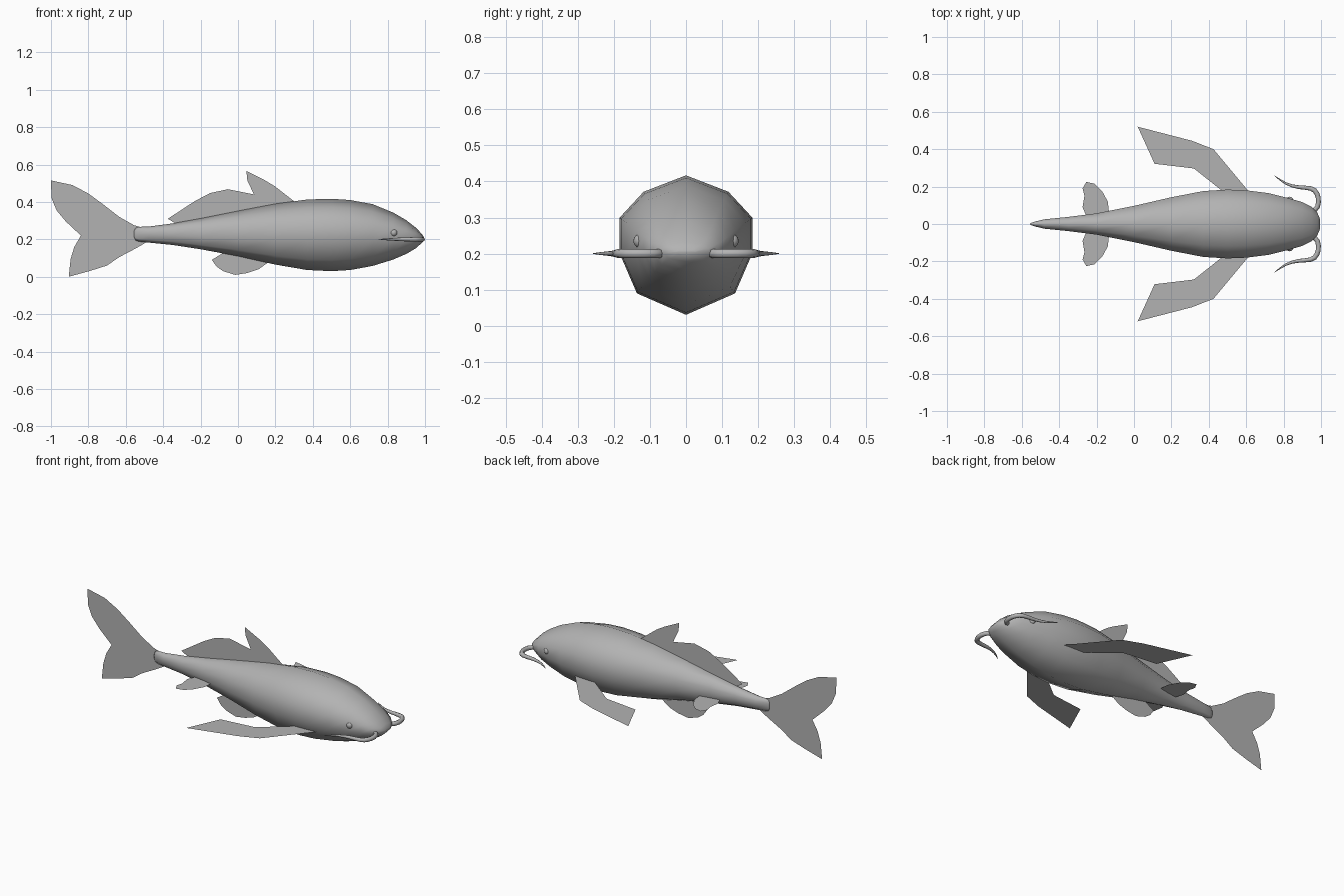
import bpy, bmesh

if "Cube" in bpy.data.objects:
    bpy.data.objects.remove(bpy.data.objects["Cube"])

# One mid-grey for the whole fish
grey = bpy.data.materials.new("grey")
grey.diffuse_color = (.45, .45, .45, 1)
grey.use_nodes = True
grey.node_tree.nodes["Principled BSDF"].inputs["Base Color"].default_value = grey.diffuse_color

def make(name, verts, faces, smooth=False):
    me = bpy.data.meshes.new(name)
    me.from_pydata(verts, [], faces)
    bm = bmesh.new()
    bm.from_mesh(me)
    bmesh.ops.recalc_face_normals(bm, faces=bm.faces)
    bm.to_mesh(me)
    bm.free()
    me.materials.append(grey)
    for p in me.polygons:
        p.use_smooth = smooth
    ob = bpy.data.objects.new(name, me)
    bpy.context.collection.objects.link(ob)
    return ob

def fin(name, pts, to3d):
    return make(name, [to3d(a, b) for a, b in pts], [list(range(len(pts)))])

# Body: ten-sided sections lofted along x (x, half width, bottom, middle, top)
stations = [
    (-.555, .003, .21, .228, .247), (-.548, .007, .195, .228, .26), (-.53, .013, .188, .228, .267),
    (-.48, .025, .183, .225, .268),
    (-.35, .038, .17, .22, .285), (-.2, .057, .147, .212, .312), (0, .097, .11, .205, .352),
    (.2, .143, .065, .2, .39), (.37, .176, .036, .2, .413), (.5, .184, .03, .2, .417),
    (.6, .180, .036, .2, .41), (.72, .165, .058, .2, .388), (.83, .137, .092, .2, .343),
    (.9, .117, .122, .2, .302), (.95, .092, .152, .2, .263), (.98, .062, .178, .2, .232),
    (.995, .025, .195, .203, .211),
]
half = [(0, 1), (.64, .79), (1, .46), (1, 0), (.74, -.65), (0, -1)]
section = half + [(-a, b) for a, b in half[-2:0:-1]]
n = len(section)
verts, faces = [], []
for x, w, lo, mid, hi in stations:
    for a, b in section:
        verts.append((x, a * w, mid + b * ((hi - mid) if b > 0 else (mid - lo))))
for i in range(len(stations) - 1):
    for j in range(n):
        k = (j + 1) % n
        faces.append((i * n + j, i * n + k, (i + 1) * n + k, (i + 1) * n + j))
faces += [tuple(range(n)), tuple(range(len(verts) - n, len(verts)))]
make("body", verts, faces, True)

# Upright fins in the middle plane
upright = lambda a, b: (a, 0, b)
fin("tail_fin", [(-1, .515), (-.885, .49), (-.80, .445), (-.725, .39), (-.635, .32), (-.555, .275),
                 (-.48, .255), (-.48, .19), (-.54, .155), (-.635, .105), (-.70, .06), (-.795, .03),
                 (-.905, .0), (-.895, .095), (-.875, .16), (-.84, .22), (-.92, .295),
                 (-.97, .355), (-.997, .42)], upright)
fin("dorsal_fin", [(.33, .38), (.195, .485), (.145, .515), (.045, .565), (.05, .515), (.085, .44),
                   (-.055, .468), (-.15, .447), (-.23, .405), (-.375, .31), (-.31, .27),
                   (0, .32)], upright)
fin("anal_fin", [(.18, .09), (.11, .04), (.05, .02), (-.015, .01), (-.08, .03), (-.115, .055),
                 (-.14, .09), (-.06, .14), (.1, .13)], upright)

# Paired flat fins, eyes and barbels
pectoral = [(.65, .13), (.425, .40), (.31, .445), (.02, .52), (.11, .322), (.32, .297), (.55, .115)]
pelvic = [(-.255, .225), (-.21, .215), (-.17, .175), (-.14, .12), (-.13, .03), (-.25, .03),
          (-.275, .09), (-.265, .15), (-.275, .19)]
barbel = [(.92, .062, .010), (.945, .066, .012), (.968, .076, .013), (.981, .092, .013),
          (.986, .115, .013), (.985, .14, .013), (.978, .162, .013), (.965, .18, .013),
          (.945, .19, .012), (.915, .194, .011), (.88, .197, .010), (.845, .204, .008),
          (.81, .218, .006), (.78, .237, .004), (.752, .258, .001)]
for side, s in (("left", 1), ("right", -1)):
    fin("pectoral_fin_" + side, pectoral, lambda a, b: (a, s * b, .15))
    fin("pelvic_fin_" + side, pelvic, lambda a, b: (a, s * b, .2))

    bpy.ops.mesh.primitive_uv_sphere_add(segments=16, ring_count=8, radius=.02,
                                         location=(.832, s * .126, .235))
    eye = bpy.context.object
    eye.name = "eye_" + side
    eye.data.materials.append(grey)
    bpy.ops.object.shade_smooth()

    cu = bpy.data.curves.new("barbel_" + side, "CURVE")
    cu.dimensions = "3D"
    cu.bevel_depth = 1
    cu.bevel_resolution = 2
    cu.use_fill_caps = True
    cu.materials.append(grey)
    sp = cu.splines.new("POLY")
    sp.points.add(len(barbel) - 1)
    for p, (x, y, r) in zip(sp.points, barbel):
        p.co = (x, s * y, .2, 1)
        p.radius = r
    sp.use_smooth = True
    bpy.context.collection.objects.link(bpy.data.objects.new("barbel_" + side, cu))
